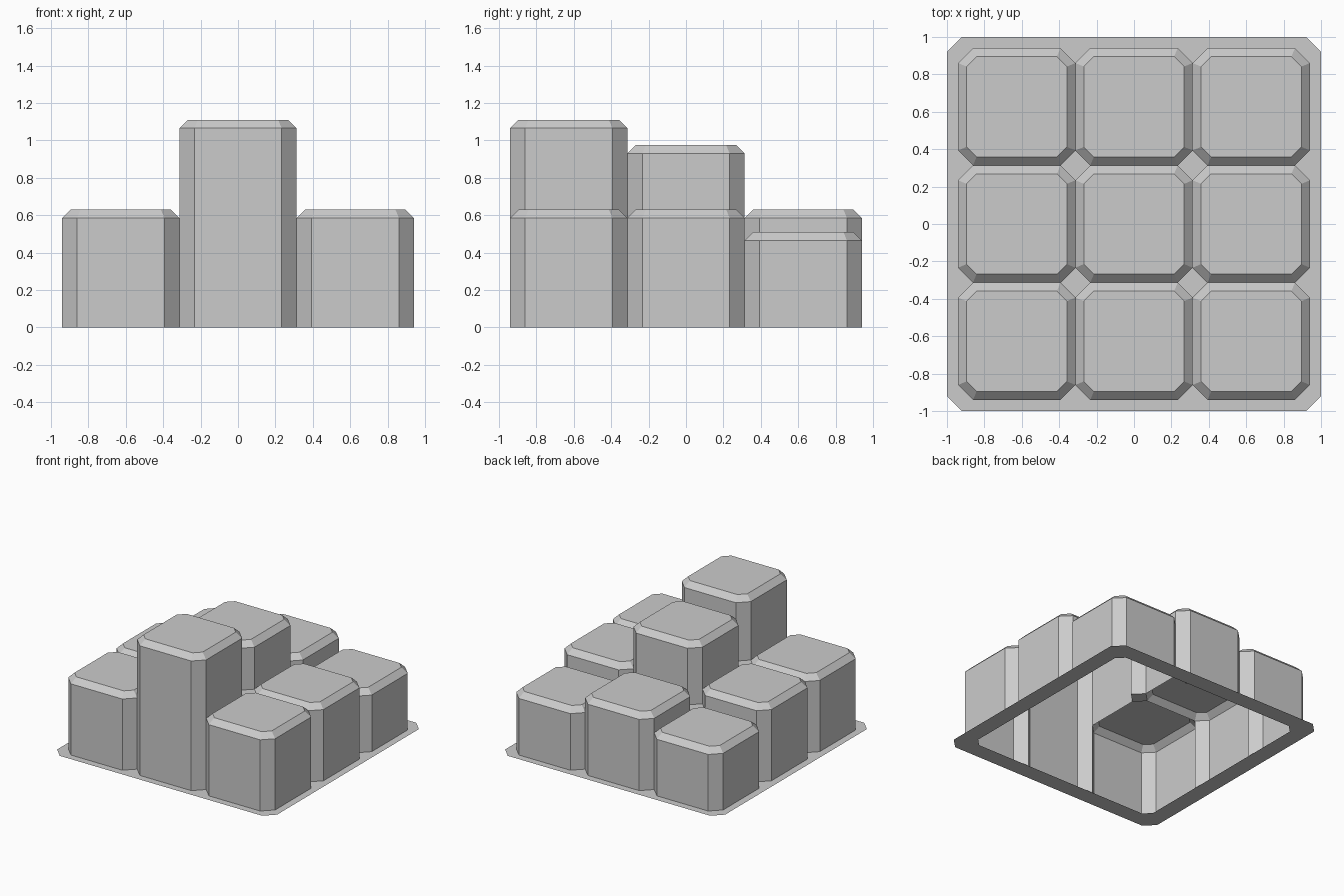
import bpy
import bmesh

PITCH = 0.627     # block width and spacing
HALF = PITCH / 2
CUT = 0.08        # corner chamfer
BEVEL = 0.045     # sloped rim around each top
DIRS = [(1, 0), (0, 1), (-1, 0), (0, -1)]

LOW, MID, HIGH, TALL = 0.51, 0.63, 0.975, 1.11
HEIGHTS = {
    (-1, 1): LOW, (0, 1): MID, (1, 1): LOW,
    (-1, 0): MID, (0, 0): HIGH, (1, 0): MID,
    (-1, -1): MID, (0, -1): TALL, (1, -1): MID,
}

if "Cube" in bpy.data.objects:
    bpy.data.objects.remove(bpy.data.objects["Cube"], do_unlink=True)

grey = bpy.data.materials.new("plain_grey")
grey.use_nodes = True
colour = (0.6, 0.6, 0.6, 1.0)
grey.diffuse_color = colour
grey.node_tree.nodes["Principled BSDF"].inputs["Base Color"].default_value = colour


def rim(i, j):
    """Height where the walls of a cell end; zero outside the grid."""
    return HEIGHTS.get((i, j), BEVEL) - BEVEL


def octagon(cx, cy, half, cut):
    """Chamfered square, counterclockwise, two points per side."""
    points = []
    for k, (dx, dy) in enumerate(DIRS):
        tx, ty = DIRS[(k + 1) % 4]
        for s in (cut - half, half - cut):
            points.append((cx + dx * half + tx * s, cy + dy * half + ty * s))
    return points


def add_face(bm, points):
    bm.faces.new([bm.verts.new(p) for p in points])


def band(bm, lower, z0, upper, z1):
    """Ring of quads between two outlines."""
    n = len(lower)
    for a in range(n):
        b = (a + 1) % n
        add_face(bm, [(*lower[a], z0), (*lower[b], z0), (*upper[b], z1), (*upper[a], z1)])


def finish(name, bm):
    bmesh.ops.remove_doubles(bm, verts=bm.verts[:], dist=0.0005)
    mesh = bpy.data.meshes.new(name)
    bm.to_mesh(mesh)
    bm.free()
    mesh.materials.append(grey)
    bpy.context.collection.objects.link(bpy.data.objects.new(name, mesh))


# Blocks: open shells with walls only where they rise above their neighbours
columns = {-1: "right", 0: "middle", 1: "left"}
rows = {-1: "front", 0: "centre", 1: "back"}
for (i, j), height in HEIGHTS.items():
    bm = bmesh.new()
    top = rim(i, j)
    outer = octagon(i * PITCH, j * PITCH, HALF, CUT)
    inner = octagon(i * PITCH, j * PITCH, HALF - BEVEL, CUT - BEVEL * 0.586)
    band(bm, outer, top, inner, height)
    add_face(bm, [(*p, height) for p in inner])
    for k, (dx, dy) in enumerate(DIRS):
        tx, ty = DIRS[(k + 1) % 4]
        beside = rim(i + dx, j + dy)
        corner = min(top, beside, rim(i + tx, j + ty), rim(i + dx + tx, j + dy + ty))
        for a, floor in ((2 * k, beside), (2 * k + 1, corner)):
            if floor < top - 0.001:
                p, q = outer[a], outer[(a + 1) % 8]
                add_face(bm, [(*p, floor), (*q, floor), (*q, top), (*p, top)])
    finish(f"{rows[j]}_{columns[i]}_block", bm)

# Small diamond caps where four blocks meet
bm = bmesh.new()
for i in (-1, 0):
    for j in (-1, 0):
        z = min(rim(i + a, j + b) for a in (0, 1) for b in (0, 1))
        cx, cy = (i + 0.5) * PITCH, (j + 0.5) * PITCH
        add_face(bm, [(cx + dx * CUT, cy + dy * CUT, z) for dx, dy in DIRS])
finish("gap_caps", bm)

# Flat base frame, open in the middle
bm = bmesh.new()
band(bm, octagon(0, 0, 1.0, CUT), 0, octagon(0, 0, 3 * HALF - CUT, 0.06), 0)
finish("base_frame", bm)
